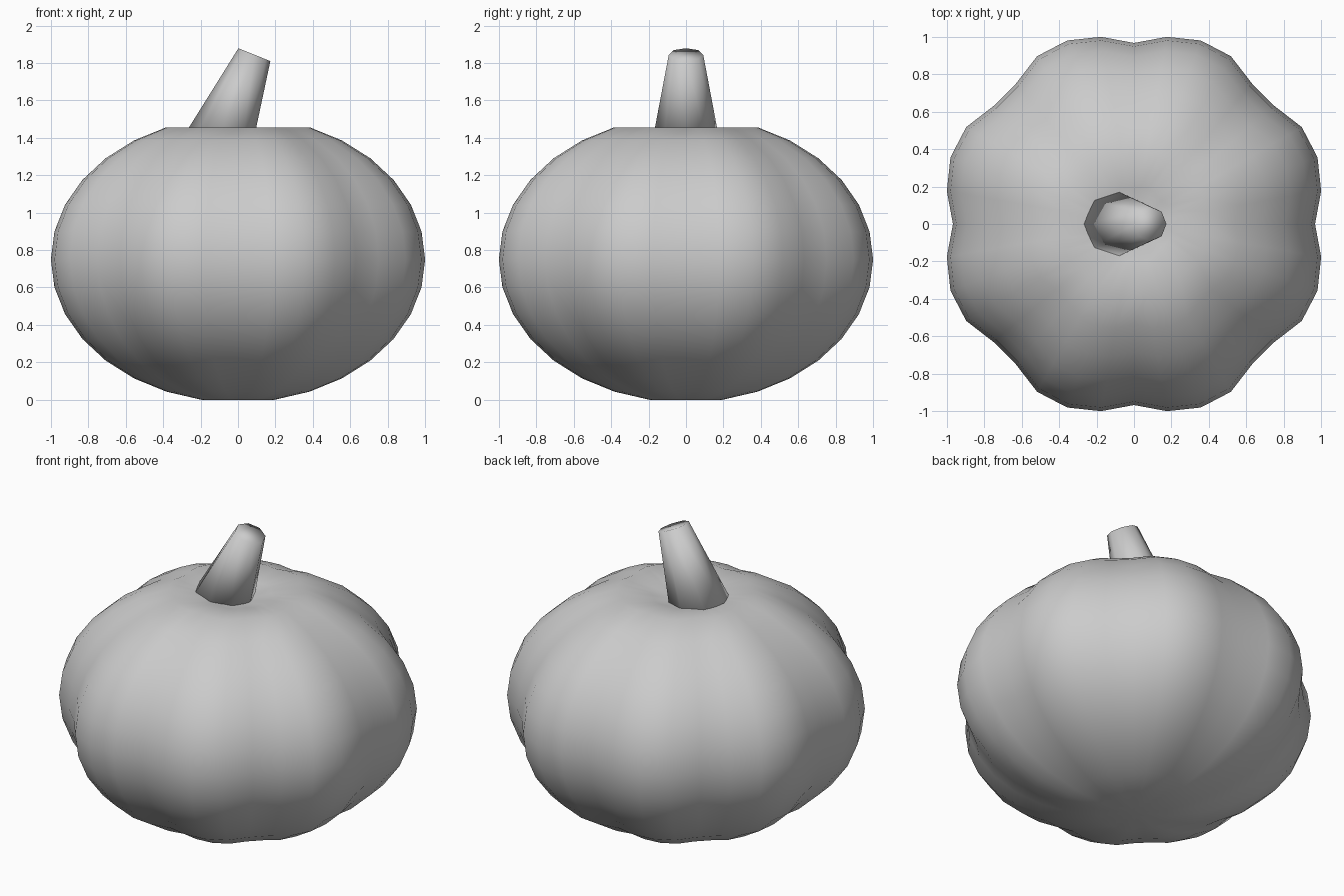
import bpy, bmesh
from math import sin, cos, pi, radians
from mathutils import Matrix

if "Cube" in bpy.data.objects:
    bpy.data.objects.remove(bpy.data.objects["Cube"])

SEGS, RINGS = 36, 16
# lobe radius every 10 degrees, repeating each quarter turn
LOBE = [0.968, 1.016, 1.044, 1.036, 0.981, 0.981, 1.036, 1.044, 1.016]


def finish(bm, name):
    bmesh.ops.recalc_face_normals(bm, faces=bm.faces)
    mesh = bpy.data.meshes.new(name)
    bm.to_mesh(mesh)
    bm.free()
    mesh.shade_smooth()
    ob = bpy.data.objects.new(name, mesh)
    bpy.context.collection.objects.link(ob)
    return ob


# ribbed body: squashed sphere with eight lobes and a dimpled top
bm = bmesh.new()
rings = []
for i in range(1, RINGS):
    t = pi * i / RINGS
    z = 0.75 - 0.765 * cos(t)
    if i == RINGS - 1:
        z = 1.435
    rings.append([bm.verts.new((LOBE[j % 9] * sin(t) * cos(2 * pi * j / SEGS),
                                LOBE[j % 9] * sin(t) * sin(2 * pi * j / SEGS), z))
                  for j in range(SEGS)])
bottom = bm.verts.new((0, 0, 0.005))
top = bm.verts.new((0, 0, 1.39))
for j in range(SEGS):
    k = (j + 1) % SEGS
    for a, b in zip(rings, rings[1:]):
        bm.faces.new((a[j], a[k], b[k], b[j]))
    bm.faces.new((bottom, rings[0][k], rings[0][j]))
    bm.faces.new((top, rings[-1][j], rings[-1][k]))
finish(bm, "pumpkin_body")

# leaning, tapered eight-sided stem
bm = bmesh.new()
bmesh.ops.create_cone(bm, cap_ends=True, segments=8, radius1=0.18, radius2=0.092, depth=0.5,
                      matrix=Matrix.Translation((-0.006, 0, 1.613)) @ Matrix.Rotation(radians(22), 4, 'Y'))
finish(bm, "stem")
